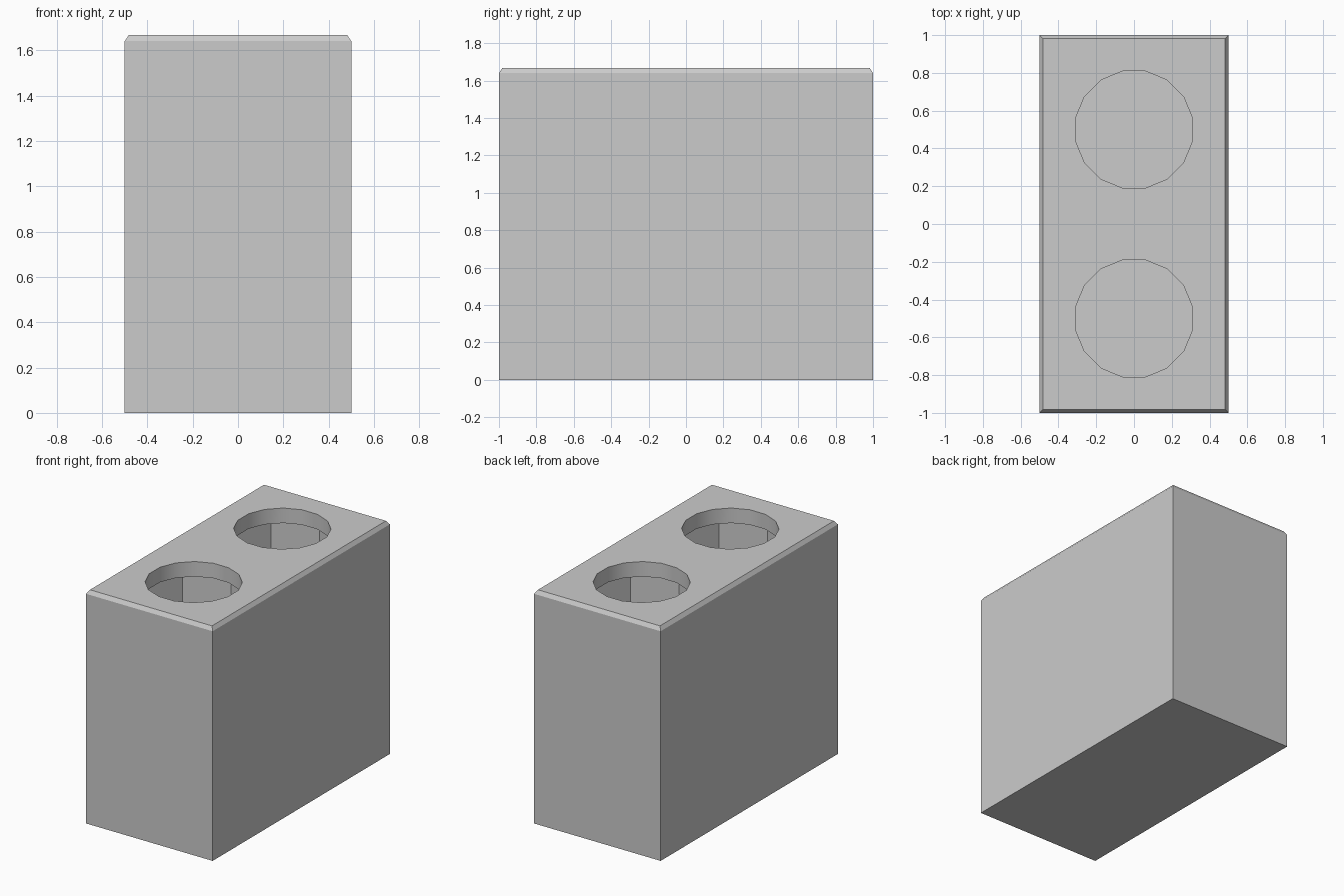
import bpy, bmesh, math
from mathutils import Matrix

if "Cube" in bpy.data.objects:
    bpy.data.objects.remove(bpy.data.objects["Cube"])

W, L, H = 1.0, 2.0, 1.667
BEV_IN, BEV_H = 0.018, 0.027
LIP = 0.107      # thickness of the top slab
FLOOR = 0.10     # thickness under the wells


def to_object(name, bm):
    bmesh.ops.recalc_face_normals(bm, faces=bm.faces)
    mesh = bpy.data.meshes.new(name)
    bm.to_mesh(mesh)
    bm.free()
    ob = bpy.data.objects.new(name, mesh)
    bpy.context.collection.objects.link(ob)
    return ob


def prism(name, sides, radius, y, z0, z1, turn=0.0, smooth=False):
    bm = bmesh.new()
    mat = Matrix.Translation((0, y, (z0 + z1) / 2)) @ Matrix.Rotation(turn, 4, 'Z')
    bmesh.ops.create_cone(bm, cap_ends=True, segments=sides, radius1=radius,
                          radius2=radius, depth=z1 - z0, matrix=mat)
    for f in bm.faces:
        f.smooth = smooth and len(f.verts) == 4
    return to_object(name, bm)


# Block body: straight sides with a small chamfer round the top
bm = bmesh.new()
rings = []
for z, inset in ((0, 0), (H - BEV_H, 0), (H, BEV_IN)):
    x, y = W / 2 - inset, L / 2 - inset
    rings.append([bm.verts.new((sx * x, sy * y, z))
                  for sx, sy in ((-1, -1), (1, -1), (1, 1), (-1, 1))])
for a, b in zip(rings, rings[1:]):
    for i in range(4):
        j = (i + 1) % 4
        bm.faces.new((a[i], a[j], b[j], b[i]))
bm.faces.new(rings[0][::-1])
bm.faces.new(rings[-1])
body = to_object("block_body", bm)

# Eight-sided wells inside, reached by round openings in the top
cutters = []
for y in (-0.5, 0.5):
    cutters.append(prism("well_cutter", 8, 0.42, y, FLOOR, H - LIP))
    cutters.append(prism("opening_cutter", 16, 0.315, y, H - LIP - 0.2, H + 0.2,
                         math.pi / 16, True))
for c in cutters:
    c.hide_render = True
    mod = body.modifiers.new(c.name, 'BOOLEAN')
    mod.operation = 'DIFFERENCE'
    mod.solver = 'EXACT'
    mod.object = c

# Apply the cuts and remove the cutters
bpy.context.view_layer.objects.active = body
body.select_set(True)
for name in [m.name for m in body.modifiers]:
    bpy.ops.object.modifier_apply(modifier=name)
for c in cutters:
    bpy.data.objects.remove(c)
